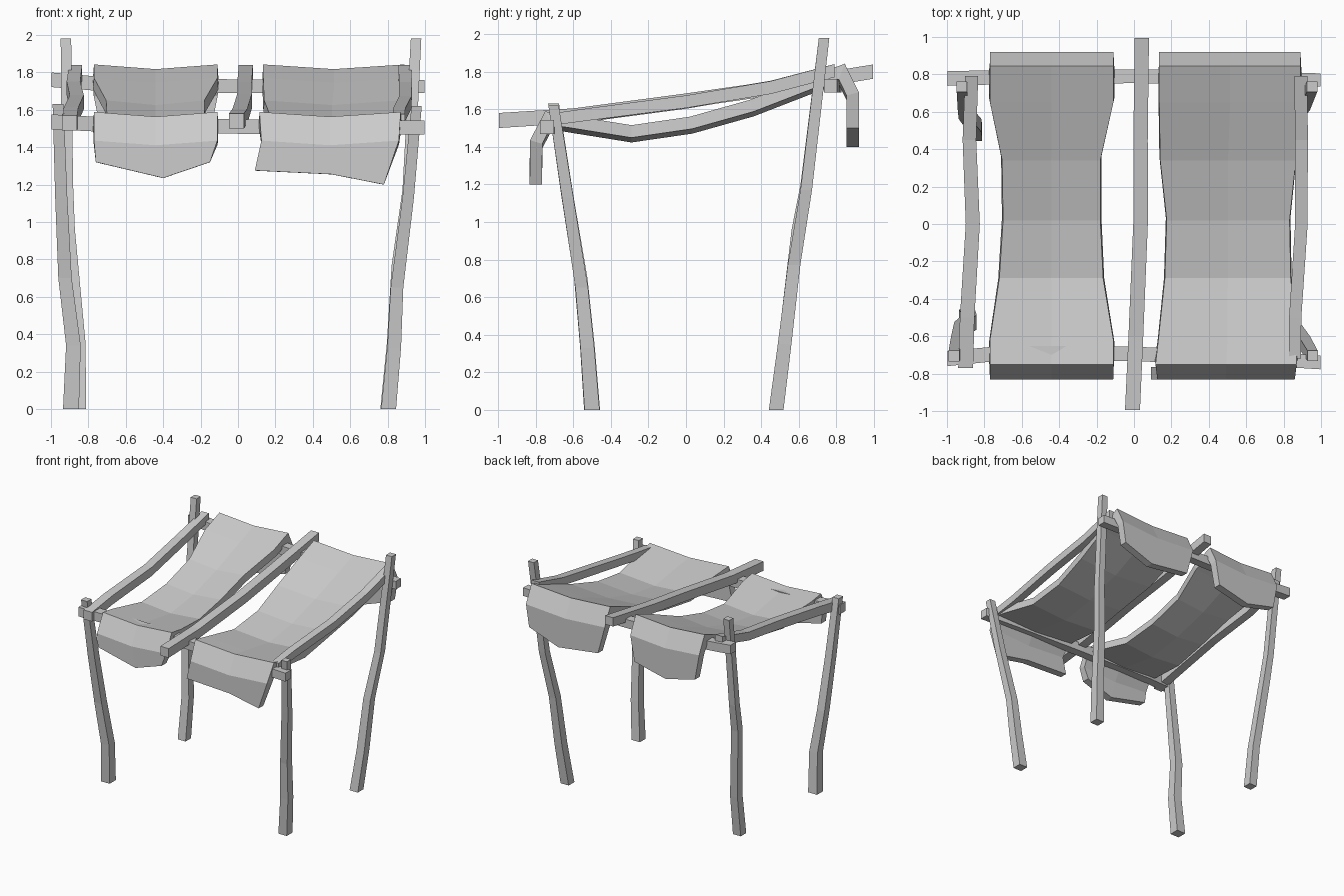
import bpy, bmesh


def finish(name, bm):
    bmesh.ops.recalc_face_normals(bm, faces=bm.faces)
    mesh = bpy.data.meshes.new(name)
    bm.to_mesh(mesh)
    bm.free()
    ob = bpy.data.objects.new(name, mesh)
    bpy.context.collection.objects.link(ob)
    return ob


# Hand-cut timber: square section swept along a bent path, tapering w0 -> w1
def timber(name, axis, path, w0, w1):
    bm = bmesh.new()
    a, b = [i for i in range(3) if i != axis]
    rings = []
    for i, p in enumerate(path):
        t = i / (len(path) - 1)
        h = (w0 + (w1 - w0) * t) / 2
        ring = []
        for sa, sb in ((-1, -1), (1, -1), (1, 1), (-1, 1)):
            co = list(p)
            co[a] += sa * h
            co[b] += sb * h
            ring.append(bm.verts.new(co))
        rings.append(ring)
    for r, s in zip(rings, rings[1:]):
        for k in range(4):
            bm.faces.new((r[k], r[(k + 1) % 4], s[(k + 1) % 4], s[k]))
    bm.faces.new(rings[0])
    bm.faces.new(rings[-1])
    return finish(name, bm)


# Legs
timber("front_left_leg", 2, [(-.893, -.5, 0), (-.88, -.525, .34), (-.925, -.56, .7),
                             (-.945, -.63, 1.13), (-.962, -.705, 1.63)], .085, .058)
timber("front_right_leg", 2, [(.805, -.5, 0), (.835, -.525, .33), (.85, -.555, .65),
                              (.91, -.63, 1.13), (.955, -.705, 1.62)], .08, .055)
timber("back_left_leg", 2, [(-.85, .48, 0), (-.85, .525, .35), (-.905, .595, .96),
                            (-.912, .64, 1.2), (-.92, .735, 1.98)], .075, .056)
timber("back_right_leg", 2, [(.80, .48, 0), (.832, .525, .35), (.855, .575, .77),
                             (.91, .64, 1.17), (.952, .735, 1.98)], .078, .056)

# Cross bars
timber("back_cross_bar", 0, [(-.998, .778, 1.76), (-.7, .785, 1.735), (0, .79, 1.725),
                             (.7, .78, 1.725), (.998, .77, 1.725)], .078, .07)
timber("front_cross_bar", 0, [(-.998, -.72, 1.535), (-.7, -.69, 1.52), (0, -.695, 1.51),
                              (.7, -.72, 1.505), (.998, -.74, 1.505)], .08, .074)

# Rails running front to back
timber("left_rail", 1, [(-.90, -.77, 1.53), (-.892, -.5, 1.575), (-.862, 0, 1.64),
                        (-.88, .45, 1.715), (-.868, .79, 1.805)], .08, .07)
timber("middle_rail", 1, [(-.008, -.995, 1.54), (.01, -.6, 1.565), (.035, 0, 1.645),
                          (.035, .45, 1.71), (.042, .995, 1.80)], .08, .076)
timber("right_rail", 1, [(.86, -.72, 1.545), (.862, -.5, 1.575), (.895, 0, 1.64),
                         (.895, .45, 1.715), (.893, .79, 1.805)], .064, .07)

# Cloth profile: outer surface (y, z) from back flap over the bars to front flap
PROFILE = [(.92, 1.69), (.845, 1.842), (.65, 1.77), (.34, 1.65), (.02, 1.56),
           (-.29, 1.515), (-.62, 1.568), (-.75, 1.588), (-.83, 1.435)]


# Draped cloth: three points across each row, thickened inwards
def cloth(name, left, right, back_hem, front_hem):
    bm = bmesh.new()
    rows = [[(x, .92, z) for x, z in back_hem]]
    for (y, z), l, r in zip(PROFILE, left, right):
        rows.append([(l, y, z), ((l + r) / 2, y, z - .025), (r, y, z)])
    rows.append([(x, -.832, z) for x, z in front_hem])
    grid = [[bm.verts.new(c) for c in row] for row in rows]
    for a, b in zip(grid, grid[1:]):
        for k in range(2):
            bm.faces.new((a[k], b[k], b[k + 1], a[k + 1]))
    mesh = bpy.data.meshes.new(name)
    bm.to_mesh(mesh)
    bm.free()
    ob = bpy.data.objects.new(name, mesh)
    bpy.context.collection.objects.link(ob)
    mod = ob.modifiers.new("thickness", 'SOLIDIFY')
    mod.thickness = .066
    mod.offset = -1
    mod.use_even_offset = True


cloth("left_cloth",
      [-.77, -.77, -.77, -.705, -.70, -.72, -.77, -.77, -.77],
      [-.11, -.11, -.11, -.18, -.18, -.165, -.11, -.11, -.11],
      [(-.73, 1.47), (-.45, 1.40), (-.15, 1.47)],
      [(-.76, 1.32), (-.40, 1.235), (-.15, 1.32)])
cloth("right_cloth",
      [.135, .135, .135, .14, .175, .165, .13, .115, .125],
      [.89, .89, .893, .865, .832, .838, .87, .87, .86],
      [(.20, 1.45), (.58, 1.40), (.86, 1.50)],
      [(.09, 1.275), (.50, 1.255), (.78, 1.20)])
